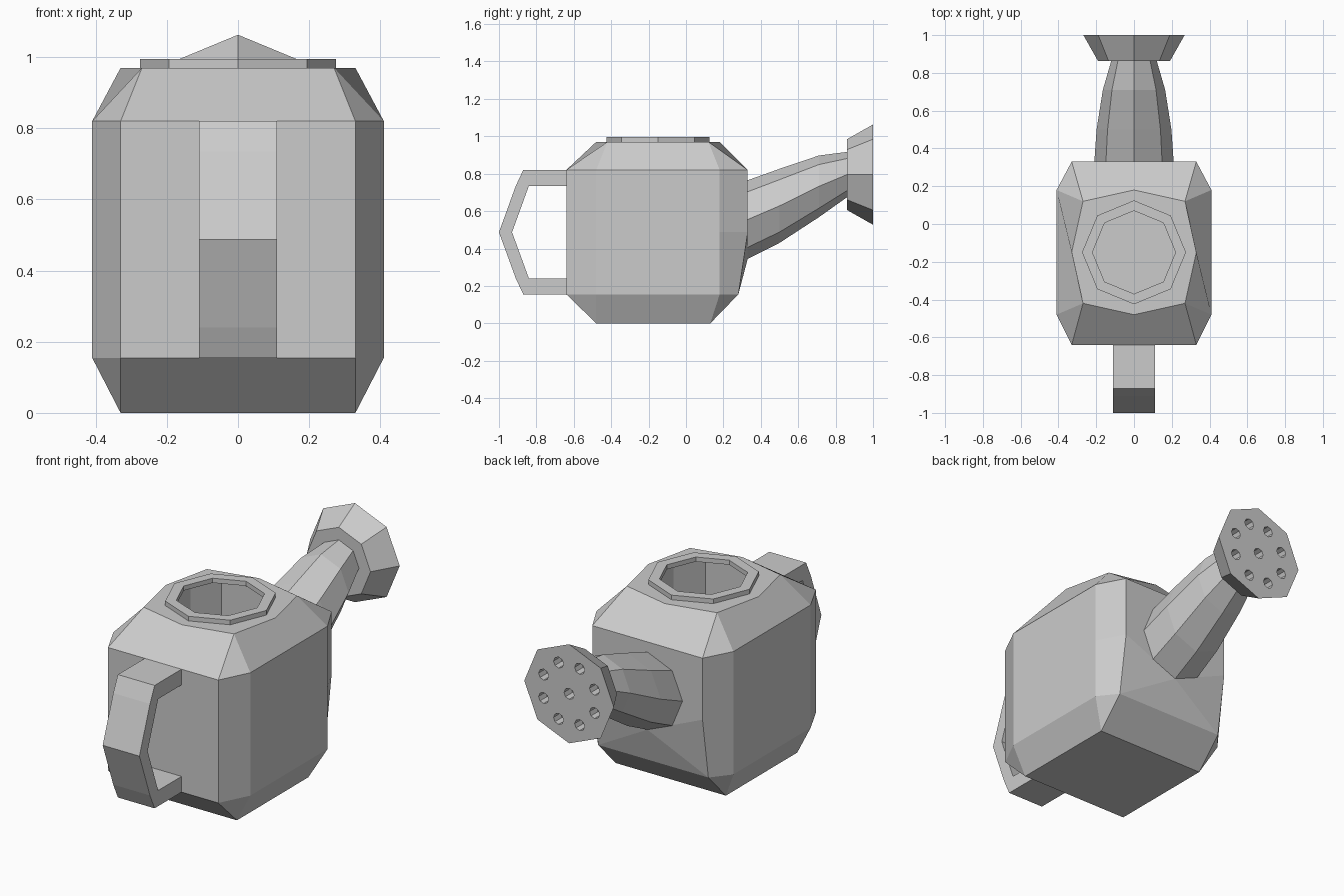
import bpy, bmesh, math
from mathutils import Vector

cube = bpy.data.objects.get("Cube")
if cube:
    bpy.data.objects.remove(cube, do_unlink=True)

grey = bpy.data.materials.new("light_grey")
grey.use_nodes = True
grey.diffuse_color = (0.6, 0.6, 0.6, 1)
grey.node_tree.nodes["Principled BSDF"].inputs["Base Color"].default_value = (0.6, 0.6, 0.6, 1)


def finish(bm, name):
    bmesh.ops.recalc_face_normals(bm, faces=bm.faces)
    mesh = bpy.data.meshes.new(name)
    bm.to_mesh(mesh)
    bm.free()
    mesh.materials.append(grey)
    obj = bpy.data.objects.new(name, mesh)
    bpy.context.collection.objects.link(obj)
    return obj


def mirrored(bm, points, z):
    """Ring from its +x points, back to front, and their mirror images."""
    pts = points + [(-x, y) for x, y in reversed(points) if x > 0]
    return [bm.verts.new((x, y, z)) for x, y in pts]


def circle(bm, centre, r, axis, n=8):
    ring = []
    for i in range(n):
        a = math.tau * i / n
        u, v = r * math.sin(a), r * math.cos(a)
        off = Vector((u, v, 0)) if axis == 'Z' else Vector((u, 0, v))
        ring.append(bm.verts.new(Vector(centre) + off))
    return ring


def bridge(bm, a, b):
    n = len(a)
    for i in range(n):
        j = (i + 1) % n
        bm.faces.new((a[i], a[j], b[j], b[i]))


# Body: chamfered box with an eight-sided top, open at the filler hole
bm = bmesh.new()
sides = [(0.41, 0.18), (0.41, -0.48), (0.33, -0.64)]
floor = mirrored(bm, [(0.33, 0.13), (0.33, -0.48)], 0)
low = mirrored(bm, [(0.33, 0.28)] + sides, 0.155)
mid = mirrored(bm, [(0.33, 0.33)] + sides, 0.487)
high = mirrored(bm, [(0.33, 0.33)] + sides, 0.82)
top = mirrored(bm, [(0, 0.18), (0.27, 0.12), (0.33, -0.15), (0.27, -0.42), (0, -0.48)], 0.97)
hole = circle(bm, (0, -0.15, 0.97), 0.22, 'Z')
socket = bm.verts.new((0, 0.33, 0.345))
bm.faces.new(floor)
for k in range(4):
    a, b = low[2 * k], low[2 * k + 1]
    bm.faces.new((a, b, floor[k]))
    bm.faces.new((b, low[(2 * k + 2) % 8], floor[(k + 1) % 4], floor[k]))
for i in range(7):
    bm.faces.new((low[i], low[i + 1], mid[i + 1], mid[i]))
    bm.faces.new((mid[i], mid[i + 1], high[i + 1], high[i]))
# Back wall, drawn out to the foot of the spout
bm.faces.new((low[7], low[0], socket))
bm.faces.new((low[0], mid[0], socket))
bm.faces.new((mid[7], low[7], socket))
bm.faces.new((socket, mid[0], high[0], high[7], mid[7]))
# Shoulders and top
for k in range(4):
    t = 2 * k + 1
    a, b, c = high[2 * k], high[2 * k + 1], high[(2 * k + 2) % 8]
    bm.faces.new((a, b, top[t]))
    bm.faces.new((b, c, top[(t + 2) % 8], top[t + 1 if t < 7 else 0], top[t]))
bridge(bm, top, hole)
finish(bm, "body")

# Raised rim around the filler hole
bm = bmesh.new()
rings = [circle(bm, (0, -0.15, z), r, 'Z')
         for r, z in ((0.275, 0.97), (0.275, 0.995), (0.22, 0.995), (0.22, 0.97))]
for i in range(4):
    bridge(bm, rings[i], rings[(i + 1) % 4])
finish(bm, "filler_rim")

# Handle: outer and inner profile swept across its width
outer = [(-0.64, 0.82), (-0.87, 0.82), (-0.91, 0.735), (-1, 0.487)]
inner = [(-0.64, 0.735), (-0.84, 0.735), (-0.84, 0.735), (-0.93, 0.487)]
outer += [(y, 0.975 - z) for y, z in reversed(outer[:3])]
inner += [(y, 0.975 - z) for y, z in reversed(inner[:3])]
bm = bmesh.new()
strips = [[bm.verts.new((x, y, z)) for y, z in prof]
          for x, prof in ((-0.11, outer), (0.11, outer), (0.11, inner), (-0.11, inner))]
for i in range(len(outer) - 1):
    for s in range(4):
        p, q = strips[s], strips[(s + 1) % 4]
        bm.faces.new((p[i], p[i + 1], q[i + 1], q[i]))
for end in (0, -1):
    bm.faces.new([s[end] for s in strips])
bmesh.ops.remove_doubles(bm, verts=bm.verts, dist=0.001)
finish(bm, "handle")

# Spout: tapering eight-sided tube bending towards the rose
bm = bmesh.new()
rings = [circle(bm, (0, y, z), r, 'Y') for y, z, r in
         ((0.33, 0.555, 0.21), (0.5, 0.628, 0.198), (0.71, 0.732, 0.165), (0.865, 0.797, 0.12))]
for a, b in zip(rings, rings[1:]):
    bridge(bm, a, b)
finish(bm, "spout")

# Rose: flared head with a perforated face
bm = bmesh.new()
back = circle(bm, (0, 0.862, 0.795), 0.19, 'Y')
face = circle(bm, (0, 1, 0.795), 0.268, 'Y')
bridge(bm, back, face)
bm.faces.new(back)
bm.faces.new(face)
rose = finish(bm, "rose")

# Hole cutter: one in the middle and eight around it
bm = bmesh.new()
spots = [(0, 0)] + [(0.165 * math.sin(math.tau * (i + 0.5) / 8),
                     0.165 * math.cos(math.tau * (i + 0.5) / 8)) for i in range(8)]
for x, z in spots:
    a = circle(bm, (x, 0.94, 0.795 + z), 0.03, 'Y')
    b = circle(bm, (x, 1.05, 0.795 + z), 0.03, 'Y')
    bridge(bm, a, b)
    bm.faces.new(a)
    bm.faces.new(b)
cutter = finish(bm, "hole_cutter")
cutter.hide_render = True
cutter.hide_viewport = True
cut = rose.modifiers.new("holes", 'BOOLEAN')
cut.operation = 'DIFFERENCE'
cut.solver = 'EXACT'
cut.object = cutter
